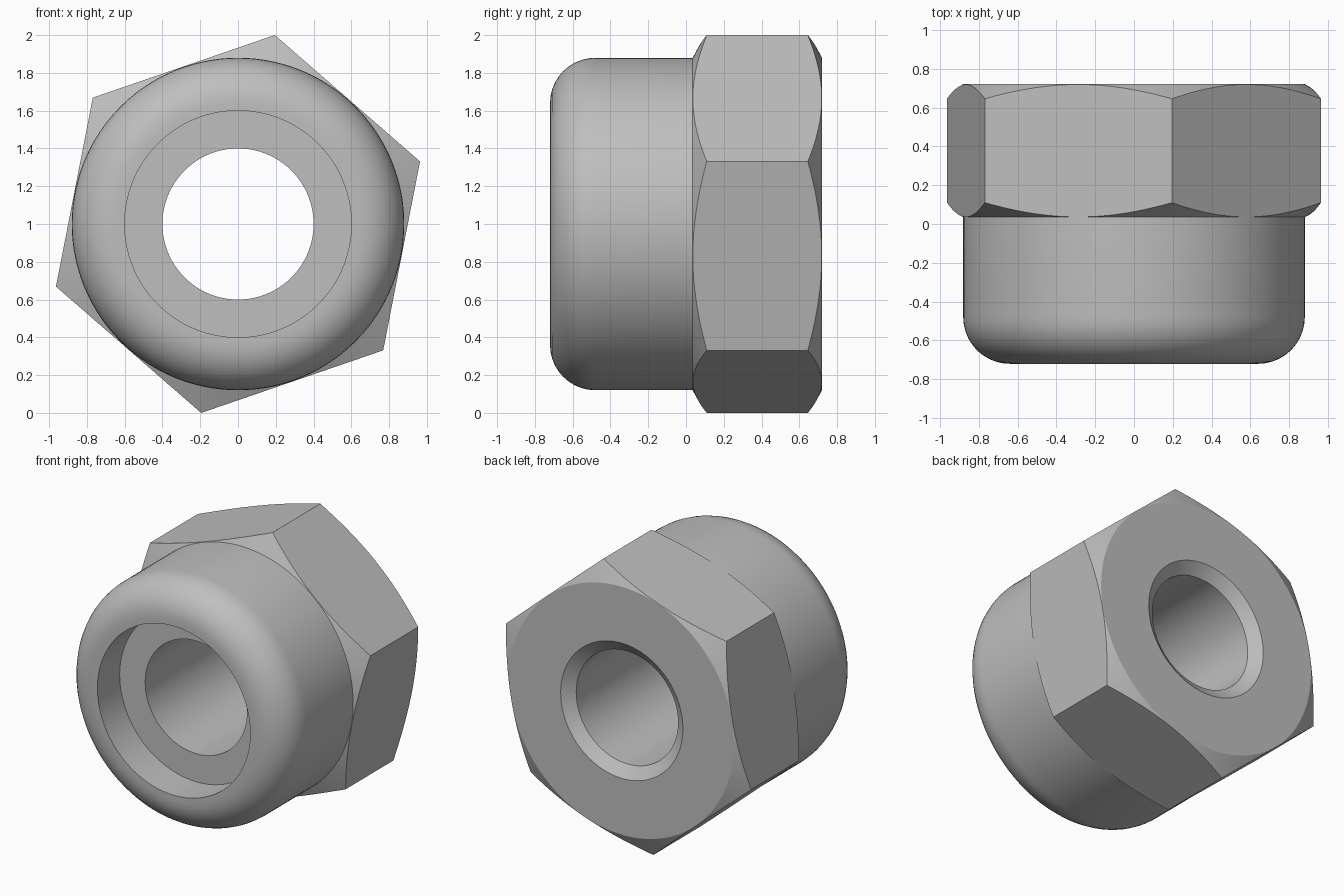
import bpy, bmesh
from math import radians, cos, sin, pi

cube = bpy.data.objects.get("Cube")
if cube:
    bpy.data.objects.remove(cube, do_unlink=True)

# Main dimensions
SEGMENTS = 144
COLLAR, BORE, RECESS, FILLET = 0.88, 0.4, 0.6, 0.24
FRONT, SHOULDER, BACK = -0.72, 0.035, 0.72
FLOOR = FRONT + 0.25
APOTHEM = 0.8825
FIRST_CORNER = radians(18.97)
CHAMFER_SLOPE = 0.54
FILLET_STEPS = 10

steel = bpy.data.materials.new("grey_steel")
steel.use_nodes = True
colour = (0.52, 0.52, 0.52, 1)
steel.diffuse_color = colour
steel.node_tree.nodes["Principled BSDF"].inputs["Base Color"].default_value = colour


def section(turn):
    """Closed (radius, y) section; turn is the angle past the first hex corner."""
    hex_radius = APOTHEM / cos(turn % (pi / 3) - pi / 6)
    drop = (hex_radius - COLLAR) * CHAMFER_SLOPE
    # Insert recess and its floor
    points = [(BORE, FLOOR), (RECESS, FLOOR), (RECESS, FRONT)]
    # Rounded collar edge
    for i in range(FILLET_STEPS + 1):
        a = pi / 2 * i / FILLET_STEPS
        points.append((COLLAR - FILLET + FILLET * sin(a),
                       FRONT + FILLET - FILLET * cos(a)))
    # Chamfered hexagon, back face and bore countersink
    points += [(COLLAR, SHOULDER), (hex_radius, SHOULDER + drop),
               (hex_radius, BACK - drop), (COLLAR, BACK),
               (BORE + 0.08, BACK), (BORE, BACK - 0.06)]
    return points


# Sweep the section around the bore axis
bm = bmesh.new()
rings = []
for i in range(SEGMENTS):
    turn = 2 * pi * i / SEGMENTS
    a = turn + FIRST_CORNER
    rings.append([bm.verts.new((r * cos(a), y, 1 + r * sin(a)))
                  for r, y in section(turn)])
for i, ring in enumerate(rings):
    following = rings[(i + 1) % SEGMENTS]
    for j in range(len(ring)):
        k = (j + 1) % len(ring)
        bm.faces.new((ring[j], ring[k], following[k], following[j]))
bmesh.ops.recalc_face_normals(bm, faces=bm.faces)

mesh = bpy.data.meshes.new("lock_nut")
bm.to_mesh(mesh)
bm.free()
mesh.materials.append(steel)
nut = bpy.data.objects.new("lock_nut", mesh)
bpy.context.collection.objects.link(nut)

# Smooth round surfaces, crisp edges
bpy.ops.object.select_all(action="DESELECT")
nut.select_set(True)
bpy.context.view_layer.objects.active = nut
bpy.ops.object.shade_smooth_by_angle(angle=radians(25))
